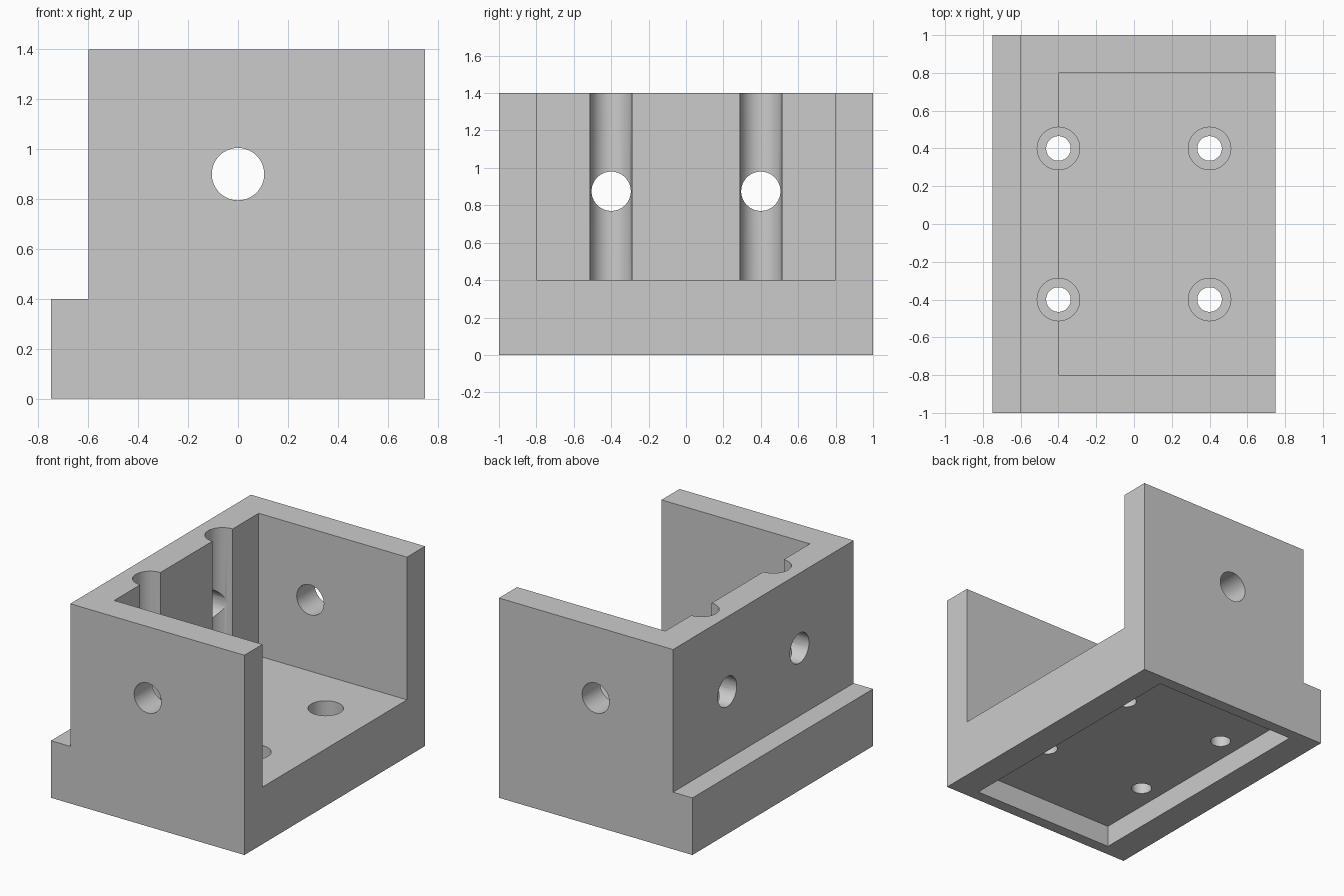
import bpy
from math import radians

if "Cube" in bpy.data.objects:
    bpy.data.objects.remove(bpy.data.objects["Cube"], do_unlink=True)

# Single grey material
grey = bpy.data.materials.new("plain_grey")
grey.use_nodes = True
GREY = (0.6, 0.6, 0.6, 1)
grey.diffuse_color = GREY
grey.node_tree.nodes["Principled BSDF"].inputs["Base Color"].default_value = GREY


def box(name, x, y, z):
    """Box from (min, max) ranges."""
    bpy.ops.mesh.primitive_cube_add(size=1, location=[sum(r) / 2 for r in (x, y, z)])
    ob = bpy.context.object
    ob.name = name
    ob.scale = [r[1] - r[0] for r in (x, y, z)]
    bpy.ops.object.transform_apply(location=True, rotation=False, scale=True)
    return ob


def rod(name, radius, depth, location, rotation=(0, 0, 0)):
    bpy.ops.mesh.primitive_cylinder_add(vertices=64, radius=radius, depth=depth,
                                        location=location, rotation=rotation)
    ob = bpy.context.object
    ob.name = name
    return ob


def cut(target, cutter):
    mod = target.modifiers.new(cutter.name, 'BOOLEAN')
    mod.operation = 'DIFFERENCE'
    mod.solver = 'EXACT'
    mod.object = cutter
    bpy.context.view_layer.objects.active = target
    bpy.ops.object.modifier_apply(modifier=mod.name)
    bpy.data.objects.remove(cutter, do_unlink=True)


# Block with a rear step, an open-sided cavity and an underside recess
bracket = box("bracket_body", (-0.75, 0.75), (-1, 1), (0, 1.4))
cut(bracket, box("step_cutter", (-1, -0.6), (-1.2, 1.2), (0.4, 1.6)))
cut(bracket, box("cavity_cutter", (-0.4, 1), (-0.8, 0.8), (0.4, 1.6)))
cut(bracket, box("recess_cutter", (-0.55, 0.55), (-0.92, 0.92), (-0.2, 0.15)))

# Counterbored floor holes; the pair by the wall also grooves it
for x in (-0.4, 0.4):
    for y in (-0.4, 0.4):
        cut(bracket, rod("counterbore_cutter", 0.1125, 1.35, (x, y, 0.925)))
        cut(bracket, rod("screw_hole_cutter", 0.065, 0.6, (x, y, 0.2)))

# Cross holes through the end walls and the long wall
cut(bracket, rod("end_wall_hole_cutter", 0.105, 3, (0, 0, 0.9), (radians(90), 0, 0)))
for y in (-0.4, 0.4):
    cut(bracket, rod("long_wall_hole_cutter", 0.105, 0.6, (-0.5, y, 0.875),
                     (0, radians(90), 0)))

# Finish: colour and sharp-edged smooth shading
bracket.data.materials.clear()
bracket.data.materials.append(grey)
for p in bracket.data.polygons:
    p.material_index = 0
bpy.ops.object.select_all(action='DESELECT')
bracket.select_set(True)
bpy.context.view_layer.objects.active = bracket
bpy.ops.object.shade_smooth_by_angle(angle=radians(30))
